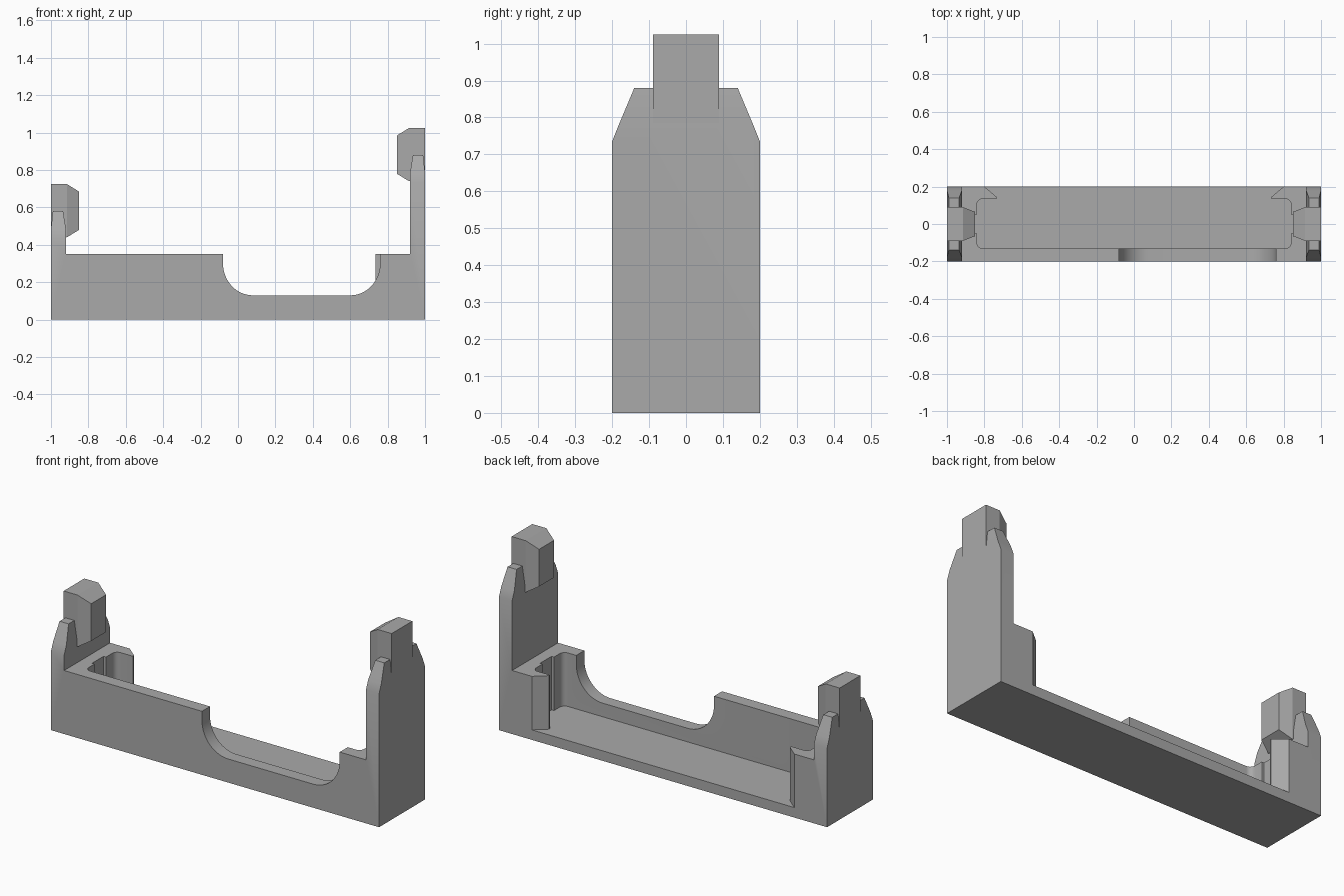
import bpy, bmesh, math

cube = bpy.data.objects.get("Cube")
if cube:
    bpy.data.objects.remove(cube, do_unlink=True)

grey = bpy.data.materials.new("plain grey")
grey.use_nodes = True
GREY = (0.40, 0.40, 0.40, 1)
grey.diffuse_color = GREY
grey.node_tree.nodes["Principled BSDF"].inputs["Base Color"].default_value = GREY


def loft(name, rings):
    """Closed solid through matching rings of points."""
    bm = bmesh.new()
    loops = [[bm.verts.new(p) for p in ring] for ring in rings]
    n = len(loops[0])
    for a, b in zip(loops, loops[1:]):
        for i in range(n):
            j = (i + 1) % n
            bm.faces.new((a[i], a[j], b[j], b[i]))
    bm.faces.new(loops[0])
    bm.faces.new(loops[-1])
    bmesh.ops.recalc_face_normals(bm, faces=bm.faces)
    mesh = bpy.data.meshes.new(name)
    bm.to_mesh(mesh)
    bm.free()
    mesh.materials.append(grey)
    obj = bpy.data.objects.new(name, mesh)
    bpy.context.collection.objects.link(obj)
    return obj


def rect(x0, x1, y0, y1, z):
    return [(x0, y0, z), (x1, y0, z), (x1, y1, z), (x0, y1, z)]


def arc(cx, cy, rx, ry, start, end, steps):
    angles = [math.radians(start + (end - start) * i / steps) for i in range(steps + 1)]
    return [(cx + rx * math.cos(a), cy + ry * math.sin(a)) for a in angles]


def combine(obj, tool, operation):
    """Apply a boolean and discard the tool."""
    mod = obj.modifiers.new("combine", 'BOOLEAN')
    mod.operation, mod.solver, mod.object = operation, 'EXACT', tool
    bpy.context.view_layer.objects.active = obj
    bpy.ops.object.modifier_apply(modifier=mod.name)
    bpy.data.objects.remove(tool, do_unlink=True)


WALL_TOP, FLOOR = 0.35, 0.055

# Tray block
frame = loft("tray_frame", [rect(-1, 1, -0.2, 0.2, z) for z in (0, WALL_TOP)])

# Pocket open to the back, leaving hooked end walls
half = [(0.812, 0.21), (0.735, 0.145), (0.735, 0.135)]
half += arc(0.81, 0.105, 0.03, 0.03, 90, 0, 5)
half += [(0.84, 0.05), (0.855, 0.05), (0.855, -0.05), (0.84, -0.05)]
half += arc(0.81, -0.10, 0.03, 0.03, 0, -90, 5)
plan = half + [(-x, y) for x, y in reversed(half)]
pocket = loft("pocket_cutter", [[(x, y, z) for x, y in plan] for z in (FLOOR, 0.5)])
combine(frame, pocket, 'DIFFERENCE')

# Rounded opening in the front wall
opening = [(-0.08, 0.5)] + arc(0.08, 0.30, 0.16, 0.17, 180, 270, 14)
opening += arc(0.60, 0.30, 0.16, 0.17, 270, 360, 14) + [(0.76, 0.5)]
cutter = loft("opening_cutter", [[(x, y, z) for x, z in opening] for y in (-0.3, -0.1)])
combine(frame, cutter, 'DIFFERENCE')

# End posts with tapered shoulders, and the wedge clips on top
for side, sign, drop in (("left", 1, 0), ("right", -1, 0.30)):
    layers = [(0.2, 0.92, 1, 0.2 + drop), (0.2, 0.92, 1, 0.735),
              (0.18, 0.92, 1, 0.785), (0.14, 0.935, 0.99, 0.88)]
    post = loft(side + "_post", [rect(sign * a, sign * b, -h, h, z - drop)
                                 for h, a, b, z in layers])
    combine(frame, post, 'UNION')
    sections = [(0.85, 0.065, 0.78, 0.985), (0.915, 0.09, 0.74, 1.025),
                (1, 0.09, 0.785, 1.025)]
    loft(side + "_clip", [[(sign * x, -h, lo - drop), (sign * x, h, lo - drop),
                           (sign * x, h, hi - drop), (sign * x, -h, hi - drop)]
                          for x, h, lo, hi in sections])

# Merge flat faces and smooth the curved ones
bm = bmesh.new()
bm.from_mesh(frame.data)
bmesh.ops.remove_doubles(bm, verts=bm.verts, dist=0.0001)
bmesh.ops.dissolve_limit(bm, angle_limit=0.01, verts=bm.verts, edges=bm.edges)
bm.to_mesh(frame.data)
bm.free()
bpy.ops.object.select_all(action='DESELECT')
frame.select_set(True)
bpy.context.view_layer.objects.active = frame
bpy.ops.object.shade_smooth_by_angle(angle=math.radians(30))
